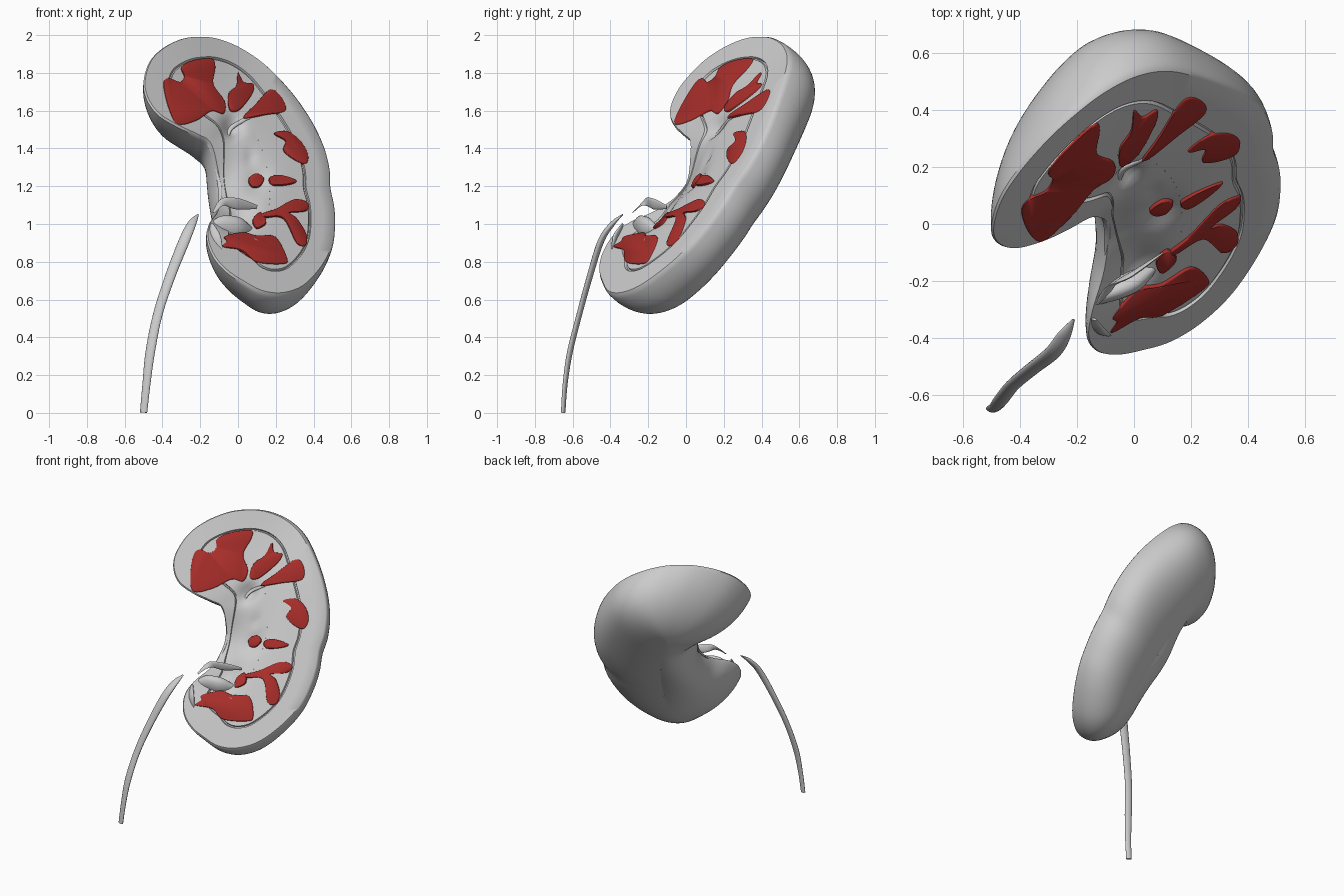
import bpy, bmesh, math
from mathutils import Vector

if "Cube" in bpy.data.objects:
    bpy.data.objects.remove(bpy.data.objects["Cube"])

E = Vector((-0.09, 0.75, -0.58))          # direction into the organ


def bump(x, z, px, pz, r):
    return math.exp(-((x - px) ** 2 + (z - pz) ** 2) / r ** 2)


def plane(x, z, d=0.0):
    """Point on the tilted cut (leaning back at the top), pushed d into the organ."""
    lean = 0.055 * bump(x, z, 0.08, 1.97, 0.3)
    return Vector((x, -0.985 + 0.686 * x + 0.747 * z + lean, z)) + E * d


def hollow(x, z):
    """Depth of the hilum recess and small dimples."""
    d = 0.12 * bump(x, z, -0.11, 1.25, 0.173)
    for px, pz, a, r in ((-0.03, 1.53, 0.06, 0.05), (0.1, 1.25, 0.03, 0.06),
                         (0.07, 1.37, 0.015, 0.03), (0.0, 1.05, 0.06, 0.09)):
        d += a * bump(x, z, px, pz, r)
    return d


def spline(pts, n, closed=False):
    """Catmull-Rom resampling, n steps per segment."""
    pts = [Vector(p) for p in pts]
    m, out = len(pts), []
    get = (lambda i: pts[i % m]) if closed else (lambda i: pts[max(0, min(m - 1, i))])
    for i in range(m if closed else m - 1):
        a, b, c, d = (get(i + k) for k in (-1, 0, 1, 2))
        for j in range(n):
            t = j / n
            out.append(0.5 * (2 * b + (c - a) * t + (2 * a - 5 * b + 4 * c - d) * t * t
                              + (3 * b - a - 3 * c + d) * t ** 3))
    return out if closed else out + [pts[-1]]


def loft(name, rings, cap0=False, cap1=False, mat=None, angle=40):
    """Skin closed rings of equal count into one object."""
    bm = bmesh.new()
    vs = [[bm.verts.new(p) for p in r] for r in rings]
    n = len(rings[0])
    for a, b in zip(vs, vs[1:]):
        for i in range(n):
            bm.faces.new((a[i], a[(i + 1) % n], b[(i + 1) % n], b[i]))
    if cap0:
        bm.faces.new(vs[0][::-1])
    if cap1:
        bm.faces.new(vs[-1])
    bmesh.ops.remove_doubles(bm, verts=bm.verts, dist=0.0004)
    bmesh.ops.recalc_face_normals(bm, faces=bm.faces)
    me = bpy.data.meshes.new(name)
    bm.to_mesh(me)
    bm.free()
    ob = bpy.data.objects.new(name, me)
    bpy.context.collection.objects.link(ob)
    if mat:
        me.materials.append(mat)
    bpy.ops.object.select_all(action='DESELECT')
    ob.select_set(True)
    bpy.context.view_layer.objects.active = ob
    bpy.ops.object.shade_smooth_by_angle(angle=math.radians(angle))
    return ob


def tube(name, pts, flat=0.6, sides=14):
    """Flattened tube through (x, y, z, radius) points."""
    path, rings = spline(pts, 6), []
    for i, p in enumerate(path):
        t = (path[min(i + 1, len(path) - 1)] - path[max(i - 1, 0)]).to_3d().normalized()
        side = Vector((0.3, 1, 0)).cross(t).normalized()
        up = t.cross(side)
        rings.append([p.to_3d() + p[3] * (side * math.cos(a) + up * flat * math.sin(a))
                      for a in (2 * math.pi * k / sides for k in range(sides))])
    return loft(name, rings, True, True, angle=60)


def on_cut(pts):
    """(x, z, depth, radius) on the cut plane -> tube points."""
    return [(*plane(x, z, d), r) for x, z, d, r in pts]


# Kidney body: cut outline and central spine, both as (x, z)
outline = spline([(-0.22, 1.48), (-0.32, 1.52), (-0.42, 1.58), (-0.48, 1.66), (-0.5, 1.75),
                  (-0.47, 1.86), (-0.4, 1.935), (-0.3, 1.985), (-0.2, 1.998), (-0.1, 1.985),
                  (0.02, 1.935), (0.15, 1.845), (0.28, 1.71), (0.38, 1.57), (0.45, 1.43),
                  (0.485, 1.3), (0.49, 1.2), (0.51, 1.1), (0.515, 1.0), (0.5, 0.88),
                  (0.445, 0.77), (0.35, 0.67), (0.24, 0.63), (0.13, 0.64), (0.03, 0.69),
                  (-0.06, 0.75), (-0.13, 0.83), (-0.165, 0.93), (-0.15, 1.02),
                  (-0.1, 1.12), (-0.08, 1.25), (-0.11, 1.37), (-0.15, 1.45)], 6, True)
spine = spline([(-0.17, 1.72), (0.0, 1.62), (0.13, 1.4), (0.17, 1.15), (0.12, 0.92)], 30)
N, S = len(outline), len(spine) - 1

# Match every outline point with a smoothed position along the spine
par = [min(range(S + 1), key=lambda k: (spine[k] - p).length) for p in outline]
for _ in range(30):
    par = [(par[i - 1] + par[i] + par[(i + 1) % N]) / 3 for i in range(N)]


def core(s):
    k = min(int(s), S - 1)
    return spine[k].lerp(spine[k + 1], s - k)


mid = [core(s) for s in par]
ridge = [c.lerp(spine[0].lerp(spine[-1], s / S), 0.75) for c, s in zip(mid, par)]
deep = [0.43 - 0.06 * s / S for s in par]
near = [bump(p.x, p.y, -0.09, 1.27, 0.212) for p in outline]     # hilum side
# Rim is narrow along the hilum and thinner at the top
rim = [0.13 - 0.11 * w - 0.035 * bump(p.x, p.y, 0.05, 1.95, 0.28)
       for w, p in zip(near, outline)]

rings = []
for k in range(20, 0, -1):                                   # rounded back
    a = math.pi / 2 * k / 20
    ca, sa = math.cos(a), math.sin(a)
    ring = []
    for i, p in enumerate(outline):
        q = mid[i].lerp(ridge[i], sa).lerp(p, ca)
        q.x -= 0.075 * near[i] * math.sin(2 * a)
        q.y -= 0.035 * bump(p.x, p.y, 0.2, 0.6, 0.3) * math.sin(2 * a)
        q.y += 0.03 * bump(p.x, p.y, 0.0, 2.0, 0.35) * math.sin(2 * a)
        ring.append(plane(q.x, q.y, deep[i] * sa + hollow(*p) * ca))
    rings.append(ring)


def front_ring(inset, extra, k=0.0):
    ring = []
    for p, c, w in zip(outline, mid, rim):
        q = p + (c - p).normalized() * (w * inset)
        q = q.lerp(c, k)
        ring.append(plane(q.x, q.y, hollow(*q) + extra))
    return ring


rings += [front_ring(0, 0.012), front_ring(0.06, 0), front_ring(0.5, 0), front_ring(1, 0),
          front_ring(1.03, 0.014), front_ring(1.08, 0.014), front_ring(1.11, 0.003)]
rings += [front_ring(1.11, 0.003 + 0.005 * k / 14, k / 14) for k in range(1, 15)]
loft("kidney_body", rings)

# Red pyramids set into the cut face
red = bpy.data.materials.new("pyramid_red")
red.diffuse_color = (0.39, 0.027, 0.023, 1)
red.use_nodes = True
red.node_tree.nodes["Principled BSDF"].inputs["Base Color"].default_value = red.diffuse_color


def pyramid(name, pts, lift=0.006):
    o = spline(pts, 5, True)
    c = sum(o, Vector((0, 0))) / len(o)
    layers = []
    for f, d in ((0.9, 0.09), (1, 0.0), (0.99, -lift * 0.7), (0.96, -lift)):
        qs = [c.lerp(p, f) for p in o]
        layers.append([plane(q.x, q.y, 0.9 * hollow(*q) + d) for q in qs])
    loft(name, layers, True, True, red, 50)


pyramid("pyramid_upper_large", [
    (-0.395, 1.74), (-0.37, 1.77), (-0.31, 1.75), (-0.285, 1.78), (-0.3, 1.83), (-0.24, 1.865),
    (-0.14, 1.875), (-0.12, 1.83), (-0.13, 1.74), (-0.07, 1.65), (-0.075, 1.59), (-0.14, 1.6),
    (-0.22, 1.55), (-0.32, 1.53), (-0.37, 1.62)])
pyramid("pyramid_upper_mid", [
    (0.0, 1.8), (0.03, 1.75), (0.08, 1.74), (0.075, 1.69), (0.01, 1.61), (-0.045, 1.61),
    (-0.05, 1.69), (-0.01, 1.73)])
pyramid("pyramid_upper_right", [
    (0.17, 1.71), (0.23, 1.67), (0.25, 1.6), (0.15, 1.58), (0.03, 1.565), (0.09, 1.63)])
pyramid("pyramid_right", [
    (0.19, 1.48), (0.26, 1.49), (0.33, 1.44), (0.37, 1.37), (0.36, 1.32), (0.3, 1.34),
    (0.24, 1.39), (0.25, 1.44)])
pyramid("pyramid_small_inner", [(0.06, 1.27), (0.1, 1.29), (0.14, 1.26), (0.12, 1.225), (0.08, 1.23)])
pyramid("pyramid_small_outer", [(0.165, 1.25), (0.22, 1.26), (0.31, 1.23), (0.27, 1.21), (0.19, 1.21)])
pyramid("pyramid_forked", [
    (0.13, 1.06), (0.2, 1.08), (0.3, 1.13), (0.37, 1.11), (0.36, 1.07), (0.27, 1.06),
    (0.31, 1.03), (0.36, 0.95), (0.36, 0.89), (0.31, 0.9), (0.24, 1.03), (0.14, 1.04)])
pyramid("pyramid_lower_large", [
    (-0.08, 0.88), (-0.06, 0.91), (-0.07, 0.94), (0.02, 0.97), (0.1, 0.94), (0.2, 0.93),
    (0.26, 0.82), (0.24, 0.79), (0.1, 0.8), (0.02, 0.86)])
pyramid("pyramid_lower_tip", [(0.08, 1.04), (0.12, 1.07), (0.15, 1.01), (0.1, 0.985)])

# Collecting folds around the hilum
tube("hilum_ridge", on_cut([(-0.17, 1.48, 0.03, 0.008), (-0.12, 1.4, 0.09, 0.012),
                            (-0.085, 1.27, 0.125, 0.012), (-0.09, 1.12, 0.1, 0.008)]))
tube("upper_fold", on_cut([(-0.06, 1.42, 0.07, 0.008), (-0.04, 1.53, 0.06, 0.012),
                           (0.03, 1.56, 0.02, 0.01), (0.06, 1.565, 0.01, 0.006)]))
tube("pelvis_flap", on_cut([(-0.13, 1.06, 0.0, 0.006), (-0.08, 1.11, -0.01, 0.02),
                            (0.0, 1.1, -0.01, 0.03), (0.1, 1.09, 0.0, 0.01)]), 0.25)
tube("pelvis_lump", on_cut([(-0.13, 1.02, 0.05, 0.02), (-0.08, 1.02, 0.05, 0.055),
                            (0.0, 1.0, 0.05, 0.065), (0.07, 0.99, 0.06, 0.03)]), 0.6)
tube("lower_lip_fold", on_cut([(-0.14, 1.0, 0.0, 0.01), (-0.12, 0.93, 0.0, 0.03),
                               (-0.09, 0.87, 0.01, 0.012)]), 0.4)

# Ureter hanging free below the hilum
tube("ureter", [(-0.5, -0.65, 0.002, 0.02), (-0.485, -0.64, 0.15, 0.022), (-0.465, -0.615, 0.32, 0.026),
                (-0.425, -0.565, 0.52, 0.026), (-0.36, -0.51, 0.72, 0.028),
                (-0.285, -0.45, 0.91, 0.03), (-0.245, -0.39, 1.0, 0.024),
                (-0.212, -0.335, 1.05, 0.005)], 0.55)
